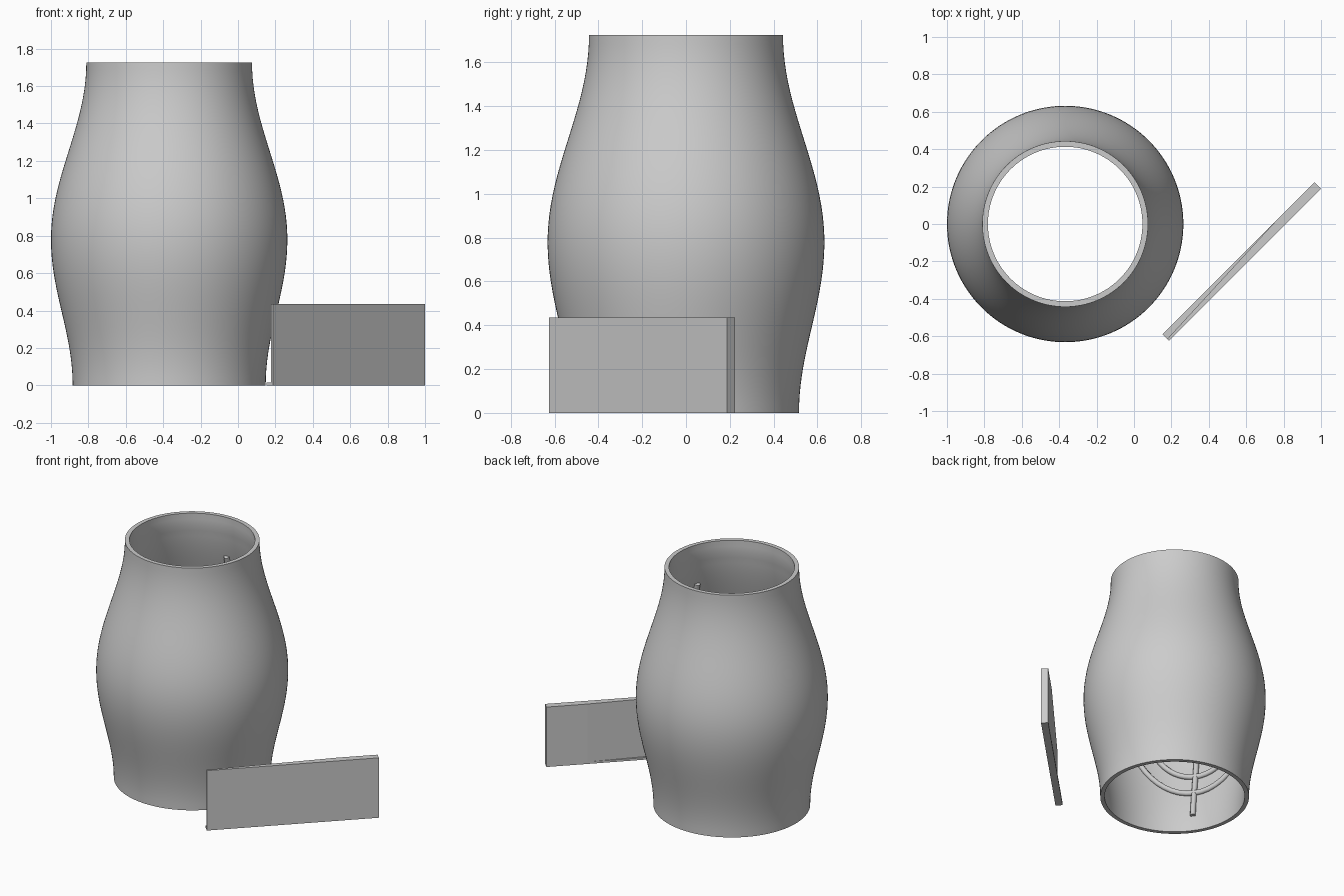
import bpy, bmesh, math
from mathutils import Vector

cube = bpy.data.objects.get("Cube")
if cube:
    bpy.data.objects.remove(cube, do_unlink=True)

grey = bpy.data.materials.new("plain grey")
grey.use_nodes = True
grey.diffuse_color = (0.6, 0.6, 0.6, 1)
grey.node_tree.nodes["Principled BSDF"].inputs["Base Color"].default_value = grey.diffuse_color

CENTRE = -0.368
TOP, BELLY = 1.725, 0.78
R_BOTTOM, R_BELLY, R_TOP = 0.516, 0.632, 0.443
WALL = 0.03
COLLAR = 1.62


def radius(z):
    """Outer radius of the barrel, eased from the belly to both ends."""
    if z > BELLY:
        t, end = (z - BELLY) / (TOP - BELLY), R_TOP
    else:
        t, end = (BELLY - z) / BELLY, R_BOTTOM
    return R_BELLY + (end - R_BELLY) * (1 - math.cos(math.pi * t)) / 2


def finish(bm, name, smooth=False):
    bmesh.ops.recalc_face_normals(bm, faces=bm.faces)
    mesh = bpy.data.meshes.new(name)
    bm.to_mesh(mesh)
    bm.free()
    mesh.materials.append(grey)
    obj = bpy.data.objects.new(name, mesh)
    bpy.context.collection.objects.link(obj)
    if smooth:
        bpy.ops.object.select_all(action='DESELECT')
        obj.select_set(True)
        bpy.context.view_layer.objects.active = obj
        bpy.ops.object.shade_smooth_by_angle(angle=math.radians(35))
    return obj


# Open barrel: outer wall up, inner wall down, spun around its axis
levels = [TOP * i / 40 for i in range(41)]
outer = [(radius(z), z) for z in levels]
inner = [(R_TOP - WALL if z > COLLAR else radius(z) - WALL, z) for z in reversed(levels)]
bm = bmesh.new()
ring = [bm.verts.new((r, 0, z)) for r, z in outer + inner]
edges = [bm.edges.new((ring[i - 1], ring[i])) for i in range(len(ring))]
bmesh.ops.spin(bm, geom=ring + edges, cent=(0, 0, 0), axis=(0, 0, 1),
               angle=math.tau, steps=128, use_merge=False)
bmesh.ops.remove_doubles(bm, verts=bm.verts, dist=0.0001)
bmesh.ops.translate(bm, verts=bm.verts, vec=(CENTRE, 0, 0))
finish(bm, "barrel_wall", True)


# Branching relief on the inside wall, three times around
def wall_point(azimuth, offset, z):
    r = radius(z) - WALL - 0.005
    a = azimuth + offset / 0.58
    return (CENTRE + r * math.cos(a), r * math.sin(a), z)


def relief(name, azimuth, strokes):
    curve = bpy.data.curves.new(name, 'CURVE')
    curve.dimensions = '3D'
    curve.bevel_depth = 0.02
    curve.bevel_resolution = 2
    curve.use_fill_caps = True
    for stroke in strokes:
        spline = curve.splines.new('POLY')
        spline.points.add(len(stroke) - 1)
        for p, (s, z) in zip(spline.points, stroke):
            p.co = (*wall_point(azimuth, s, z), 1)
    curve.materials.append(grey)
    obj = bpy.data.objects.new(name, curve)
    bpy.context.collection.objects.link(obj)


STEM_BASE, STEM_TOP, ARC_CENTRE, ARM_TOP = 0.12, 1.42, 0.78, 1.2
strokes = [[(0, STEM_BASE + (STEM_TOP - STEM_BASE) * i / 24) for i in range(25)]]
for reach in (0.16, 0.31, 0.46):
    for side in (-1, 1):
        arm = [(side * reach * math.sin(a), ARC_CENTRE - reach * math.cos(a))
               for a in (math.pi / 2 * i / 12 for i in range(13))]
        arm += [(side * reach, ARC_CENTRE + (ARM_TOP - ARC_CENTRE) * i / 6) for i in range(1, 7)]
        strokes.append(arm)
for i in range(3):
    relief("inner_branch_relief_%d" % (i + 1), math.radians(95 + 120 * i), strokes)

# Standing plate: low full-depth foot with a back that tapers above it
START = Vector((0.187, -0.625, 0))
ALONG = Vector((1, 1, 0)).normalized()
BACK = Vector((-1, 1, 0)).normalized()
LENGTH, DEPTH, FOOT, HEIGHT = 1.15, 0.05, 0.015, 0.435


def prism(bm, outline, z0, z1):
    base = [bm.verts.new(START + ALONG * u + BACK * v + Vector((0, 0, z0))) for u, v in outline]
    face = bm.faces.new(base)
    top = bmesh.ops.extrude_face_region(bm, geom=[face])["geom"]
    bmesh.ops.translate(bm, verts=[g for g in top if isinstance(g, bmesh.types.BMVert)],
                        vec=(0, 0, z1 - z0))


bm = bmesh.new()
prism(bm, [(0, 0), (LENGTH, 0), (LENGTH, DEPTH), (0, DEPTH)], 0, FOOT)
prism(bm, [(0, 0), (LENGTH, 0), (LENGTH, DEPTH), (LENGTH * 0.76, DEPTH), (0, 0.014)], FOOT, HEIGHT)
finish(bm, "standing_plate")
